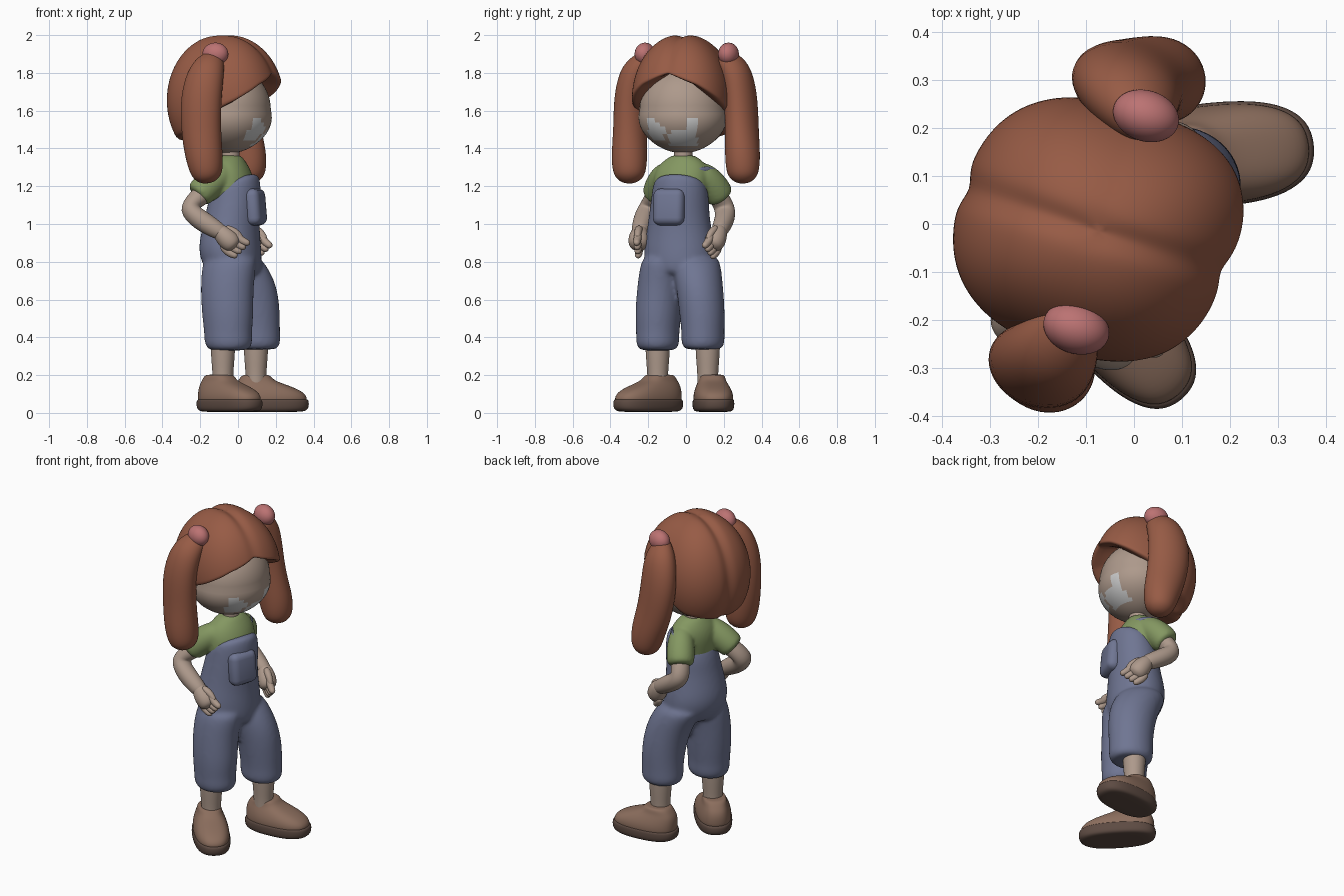
import bpy, bmesh
from math import sin, cos, pi, radians, exp, copysign
from mathutils import Vector, Matrix

if "Cube" in bpy.data.objects:
    bpy.data.objects.remove(bpy.data.objects["Cube"])

FACING = radians(-18)                      # body turns a little from +x towards -y
F = Vector((cos(FACING), sin(FACING), 0))  # forward
L = Vector((-sin(FACING), cos(FACING), 0)) # character's left
Z = Vector((0, 0, 1))


def mat(name, rgb):
    m = bpy.data.materials.new(name)
    m.diffuse_color = (*rgb, 1)
    m.use_nodes = True
    m.node_tree.nodes["Principled BSDF"].inputs["Base Color"].default_value = m.diffuse_color
    return m


HAIR = mat("hair", (.31, .105, .06))
SKIN = mat("skin", (.42, .32, .26))
SHIRT = mat("shirt", (.23, .31, .12))
DENIM = mat("denim", (.16, .18, .29))
TIE = mat("tie", (.50, .17, .17))
SHOE = mat("shoe", (.26, .155, .11))
SOLE = mat("sole", (.11, .07, .055))
PALE = mat("pale", (.6, .6, .6))


def add_tube(bm, pts, cap=.5, flat=False, ang=FACING, power=1, n=12):
    """Loft rings (x, y, z, a, b, shear). Flat rings: a forward, b sideways."""
    rings, P = [], [Vector(p[:3]) for p in pts]
    for i, p in enumerate(pts):
        a, b = p[3], p[4] if len(p) > 4 else p[3]
        shear = p[5] if len(p) > 5 else 0
        t = (P[min(i + 1, len(P) - 1)] - P[max(i - 1, 0)]).normalized()
        if flat:
            t = Z * copysign(1, t.z)
            u, v = Vector((cos(ang), sin(ang), shear)), Vector((-sin(ang), cos(ang), 0))
        else:
            u = (L - t * L.dot(t)).normalized()
            v = t.cross(u)
        end = -1 if i == 0 else 1 if i == len(pts) - 1 else 0
        r = min(a, b) * cap
        steps = [(1, 0)]
        if end:
            steps += [(.72, .6 * r * end), (.3, .95 * r * end)]
        if end < 0:
            steps.reverse()
        for s, off in steps:
            ring = []
            for k in range(n):
                c, d = cos(2 * pi * k / n), sin(2 * pi * k / n)
                c, d = copysign(abs(c) ** power, c), copysign(abs(d) ** power, d)
                ring.append(bm.verts.new(P[i] + t * off + u * (a * s * c) + v * (b * s * d)))
            rings.append(ring)
    for r0, r1 in zip(rings, rings[1:]):
        for k in range(n):
            bm.faces.new((r0[k], r0[(k + 1) % n], r1[(k + 1) % n], r1[k]))
    bm.faces.new(rings[0])
    bm.faces.new(rings[-1])


def finish(name, bm, material, subsurf=2, voxel=0):
    bmesh.ops.recalc_face_normals(bm, faces=bm.faces)
    for f in bm.faces:
        f.smooth = True
    me = bpy.data.meshes.new(name)
    bm.to_mesh(me)
    bm.free()
    me.materials.append(material)
    ob = bpy.data.objects.new(name, me)
    bpy.context.collection.objects.link(ob)
    if subsurf:
        ob.modifiers.new("subsurf", 'SUBSURF').levels = subsurf
        ob.modifiers["subsurf"].render_levels = subsurf
    if voxel:
        rm = ob.modifiers.new("remesh", 'REMESH')
        rm.mode, rm.voxel_size, rm.use_smooth_shade = 'VOXEL', voxel, True
        sm = ob.modifiers.new("smooth", 'SMOOTH')
        sm.factor, sm.iterations = .5, 10
    return ob


def tube(name, pts, material, **kw):
    bm = bmesh.new()
    add_tube(bm, pts, **kw)
    return finish(name, bm, material)


def ball(name, centre, radii, material, shape=None):
    bm = bmesh.new()
    bmesh.ops.create_uvsphere(bm, u_segments=48, v_segments=32, radius=1)
    for v in bm.verts:
        if shape:
            shape(v.co)
        v.co = Vector(centre) + F * v.co.x * radii[0] + L * v.co.y * radii[1] + Z * v.co.z * radii[2]
    return finish(name, bm, material, 0)


# Head with full cheeks and pale face patches
def cheeks(co):
    k = 1 + .28 * max(0, -co.z) * (1 + co.z)
    co.x *= k
    co.y *= k


head = ball("head", (-.045, -.017, 1.605), (.218, .23, .23), SKIN, cheeks)
head.data.materials.append(PALE)
for p in head.data.polygons:
    x, y, z = p.center
    if x > .03 and (-.2 < y < -.11 and 1.45 < z < 1.57 - .6 * (y + .2) or -.09 < y < .06 and 1.41 < z < 1.49 + .06 * (y > 0)):
        p.material_index = 1
tube("neck", [(-.04, -.015, 1.28, .052), (-.04, -.015, 1.35, .05), (-.04, -.015, 1.44, .052)], SKIN)

# Hair cap: rows run from the crown to a lower edge that arches over the face
EDGE = [(0, 1.80), (35, 1.735), (65, 1.645), (90, 1.585), (120, 1.48), (180, 1.43)]


def edge_z(deg):
    for (d0, z0), (d1, z1) in zip(EDGE, EDGE[1:]):
        if deg <= d1:
            return z0 + (z1 - z0) * (deg - d0) / (d1 - d0)


bm = bmesh.new()
N, ROWS, CENTRE = 72, 22, Vector((-.073, -.015, 1.655))
cols = []
for k in range(N):
    phi = 2 * pi * k / N - pi
    cz = (edge_z(abs(phi) * 180 / pi) - CENTRE.z) / .35
    top = pi / 2 - cz * (1 + cz * cz / 6 + .1 * cz ** 4)
    square = (abs(cos(phi)) ** 2.5 + abs(sin(phi)) ** 2.5) ** (-1 / 2.5)
    square *= 1 + .07 * max(0, cos(phi)) * sin(phi)      # fuller on the left of the fringe
    col = []
    for j in range(1, ROWS + 3):
        th = top * min(j, ROWS) / ROWS
        inward = (1, .86, .5)[max(0, j - ROWS)]
        x, y = sin(th) ** .95 * cos(phi) * square, sin(th) ** .95 * sin(phi) * square
        g = 1 - .05 * exp(-(y / .11) ** 2) * (1 - .6 * max(0, x))   # centre parting
        lift = .02 if j == ROWS + 2 else 0
        col.append(bm.verts.new(CENTRE + (F * (.302 if x > 0 else .298) * x + L * .265 * y) * inward * g
                                + Z * (.35 * cos(th) * g + lift)))
    cols.append(col)
crown = bm.verts.new(CENTRE + Z * .35 * .95)
for a, b in zip(cols, cols[1:] + cols[:1]):
    bm.faces.new((crown, a[0], b[0]))
    for j in range(len(a) - 1):
        bm.faces.new((a[j], a[j + 1], b[j + 1], b[j]))
finish("hair_cap", bm, HAIR, 1)

# Pigtails and hair ties
tube("right_pigtail", [(-.13, -.21, 1.87, .055, .065), (-.165, -.265, 1.82, .085, .1), (-.197, -.295, 1.68, .09, .117),
                       (-.197, -.295, 1.5, .09, .112), (-.18, -.3, 1.36, .1, .105),
                       (-.165, -.3, 1.27, .092, .09)], HAIR, cap=.65)
tube("left_pigtail", [(.02, .21, 1.87, .055, .07), (-.005, .262, 1.82, .085, .11), (-.02, .292, 1.68, .088, .13),
                      (.005, .295, 1.5, .09, .122), (.05, .3, 1.36, .097, .11),
                      (.065, .3, 1.27, .09, .09)], HAIR, cap=.65)
for side, c in (("right", (-.12, -.217, 1.9)), ("left", (.025, .225, 1.9))):
    ball(side + "_hair_tie", c, (.07, .053, .06), TIE)

# Shirt with sleeves
bm = bmesh.new()
add_tube(bm, [(-.02, -.03, 1.03, .11, .135), (-.025, -.03, 1.15, .12, .148), (-.035, -.025, 1.24, .12, .16),
              (-.04, -.02, 1.3, .1, .145), (-.04, -.015, 1.335, .078, .11),
              (-.04, -.015, 1.36, .06, .07)], cap=.1, flat=True)
add_tube(bm, [(-.07, -.1, 1.27, .07), (-.13, -.13, 1.23, .08), (-.21, -.158, 1.155, .083)], cap=.15)
add_tube(bm, [(-.02, .07, 1.27, .07), (-.05, .125, 1.23, .082), (-.09, .182, 1.145, .085)], cap=.15)
finish("shirt", bm, SHIRT, voxel=.009)


# Arms with curled fingers
def arm(name, path, d):
    bm = bmesh.new()
    add_tube(bm, path)
    w, d = Vector(path[-1][:3]), Vector(d).normalized() * 1.25
    n = d.cross(Z).normalized()
    s = d.cross(n)
    row = lambda c, r: (*c, r)
    add_tube(bm, [row(w - d * .01, .044), row(w + d * .035, .06), row(w + d * .07, .055)])
    for i in range(4):
        p = w + d * .055 + s * (i - 1.5) * .025
        add_tube(bm, [row(p, .023), row(p + d * .03, .023), row(p + d * .055 - s * .01, .02)], cap=.8, n=8)
    p = w + d * .01 - s * .03
    add_tube(bm, [row(p, .024), row(p + d * .03 - s * .015, .022), row(p + d * .06 - s * .016, .017)], cap=.8, n=8)
    finish(name, bm, SKIN)


arm("right_arm", [(-.13, -.13, 1.21, .052), (-.22, -.17, 1.13, .058), (-.268, -.195, 1.08, .06),
                  (-.2, -.225, 1.02, .06), (-.09, -.245, .955, .047)], (.7, -.08, -.7))
arm("left_arm", [(-.05, .12, 1.21, .052), (-.09, .185, 1.13, .056), (-.11, .21, 1.07, .058),
                 (-.04, .205, 1.02, .056), (.06, .175, .96, .046)], (.5, -.35, -.8))

# Overalls: torso and two legs fused together
bm = bmesh.new()
add_tube(bm, [(-.02, -.035, .74, .15, .18), (-.045, -.035, .85, .175, .205), (-.04, -.035, .96, .158, .182),
              (-.028, -.035, 1.06, .15, .167, .12), (-.02, -.03, 1.14, .147, .16, .28),
              (-.015, -.03, 1.2, .135, .152, .38), (-.015, -.03, 1.225, .118, .135, .38)], cap=.1, flat=True)
add_tube(bm, [(-.04, -.11, .82, .155, .13), (-.06, -.135, .68, .148, .126), (-.054, -.147, .52, .145, .127),
              (-.053, -.15, .42, .132, .116), (-.05, -.15, .37, .136, .12),
              (-.05, -.15, .335, .115, .104)], cap=.05, flat=True)
add_tube(bm, [(-.015, .05, .82, .15, .135), (.065, .07, .69, .148, .128), (.095, .085, .54, .135, .126),
              (.098, .09, .42, .13, .116), (.098, .09, .375, .134, .12),
              (.1, .09, .34, .12, .106)], cap=.05, flat=True)
finish("overalls", bm, DENIM, voxel=.011)

# Shoulder strap, lying almost flush on the shirt
tube("left_strap", [(.055, .01, 1.262, .008, .018), (.045, .06, 1.277, .008, .018), (.02, .11, 1.292, .008, .018),
                    (-.02, .15, 1.28, .008, .016)], DENIM)

# Bib pocket
bm = bmesh.new()
bmesh.ops.create_cube(bm, size=1, matrix=Matrix.Translation((.092, -.09, 1.09))
                      @ Matrix.Rotation(FACING, 4, 'Z') @ Matrix.Rotation(radians(-5), 4, 'Y')
                      @ Matrix.Diagonal((.085, .17, .195, 1)))
bmesh.ops.bevel(bm, geom=bm.edges[:], offset=.038, segments=4, profile=.5, affect='EDGES')
finish("bib_pocket", bm, DENIM, 0)


# Shins, shoes and soles
def foot(side, ankle, x, y, angle, half, w):
    ang = radians(angle)
    at = lambda z, a, b, s=0: (x + s * cos(ang), y + s * sin(ang), z, half * a, w * b)
    tube(side + "_shin", [(*ankle, .12, .058), (*ankle, .2, .056), (*ankle, .28, .064), (*ankle, .42, .072)], SKIN)
    tube(side + "_sole", [at(.008, .93, .92), at(.03, 1, 1), at(.06, 1, 1), at(.074, .97, .97)], SOLE,
         cap=.04, flat=True, ang=ang, power=.8, n=20)
    tube(side + "_shoe", [at(.05, .95, .94), at(.09, .96, .96), at(.122, .86, .88, -.02),
                          at(.15, .66, .76, -.055), at(.172, .47, .66, -.08), at(.2, .37, .62, -.08)], SHOE,
         cap=.05, flat=True, ang=ang, power=.8, n=20)


foot("right", (-.08, -.15), -.045, -.2, -48, .222, .106)
foot("left", (.095, .115), .175, .145, 5, .203, .11)
